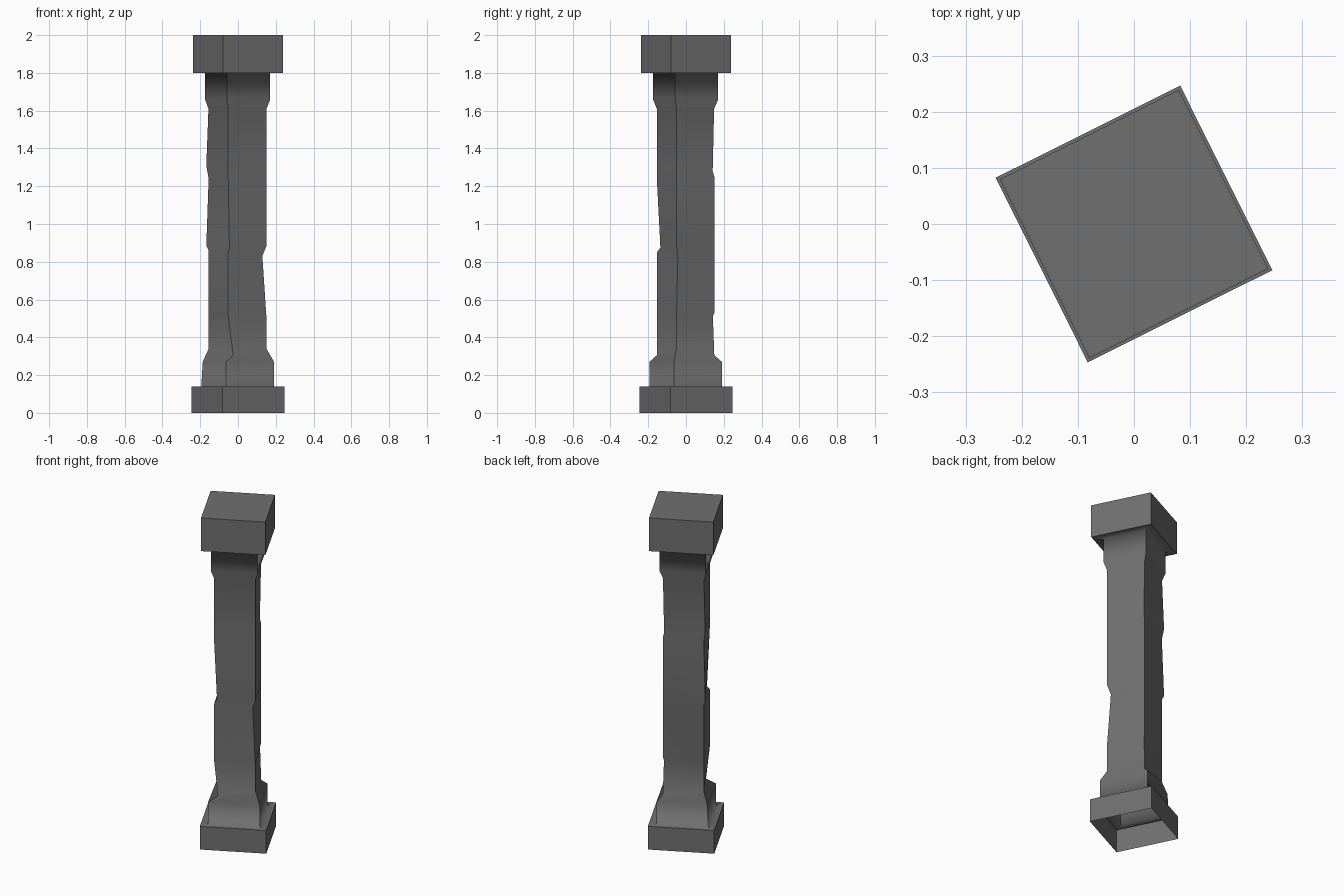
import bpy, bmesh
from mathutils import Vector

if "Cube" in bpy.data.objects:
    bpy.data.objects.remove(bpy.data.objects["Cube"])

# Corner directions of the turned square: front, right, back, left
DIRS = [Vector((-.317, -.948)), Vector((.948, -.317)),
        Vector((.317, .948)), Vector((-.948, .317))]

stone = bpy.data.materials.new("dark_stone")
stone.diffuse_color = (.16, .16, .16, 1)
stone.use_nodes = True
stone.node_tree.nodes["Principled BSDF"].inputs["Base Color"].default_value = stone.diffuse_color


def build(name, corners, smooth=False, cap_top=False):
    """Four-sided shell; each corner is a list of (radius, height[, x shift])."""
    bm = bmesh.new()
    lines = []
    for d, pts in zip(DIRS, corners):
        lines.append([bm.verts.new((d.x * p[0] + sum(p[2:]), d.y * p[0], p[1])) for p in pts])
    for i in range(4):
        a, b = lines[i], lines[(i + 1) % 4]
        for k in range(len(a) - 1):
            bm.faces.new((a[k], b[k], b[k + 1], a[k + 1])).smooth = smooth
    # The four corner edges stay crisp
    for line in lines:
        for v, w in zip(line, line[1:]):
            bm.edges.get((v, w)).smooth = False
    if cap_top:
        bm.faces.new([line[-1] for line in lines])
    me = bpy.data.meshes.new(name)
    bm.to_mesh(me)
    bm.free()
    me.materials.append(stone)
    ob = bpy.data.objects.new(name, me)
    bpy.context.collection.objects.link(ob)
    return ob


# Square blocks: base open underneath, capital closed on top
build("base_block", [[(.26, 0), (.26, .14)]] * 4)
build("capital_block", [[(.252, 1.80), (.252, 2.0)]] * 4, cap_top=True)

# Chipped shaft edges, one radius list and height list per corner
radii = [(.163, .163, .163, .163, .143, .163, .163, .163),
         (.159, .159, .157, .136, .159, .159, .159, .159),
         (.158, .150, .158, .158, .158, .158, .149, .157),
         (.164, .164, .164, .164, .177, .164, .177, .165)]
heights = [(.305, .51, .53, .85, .875, 1.24, 1.30, 1.61),
           (.34, .50, .53, .83, .885, 1.25, 1.30, 1.61),
           (.305, .51, .53, .85, .885, 1.25, 1.28, 1.61),
           (.34, .51, .53, .86, .885, 1.24, 1.31, 1.61)]
low = [(.204, .204), (.201, .201), (.201, .201), (.205, .197)]
top = [.184, .180, .180, .184]
corners = []
for i in range(4):
    mid = list(zip(radii[i], heights[i]))
    if i == 0:
        mid[0] += (.026,)      # front corner broken sideways above the plinth
    # ledge, plinth, shaft, flare, underside of the capital
    corners.append([(.26, .14), (low[i][0], .14), (low[i][1], .27)] + mid +
                   [(top[i], 1.66), (top[i], 1.80), (.252, 1.80)])
build("shaft", corners, smooth=True)
